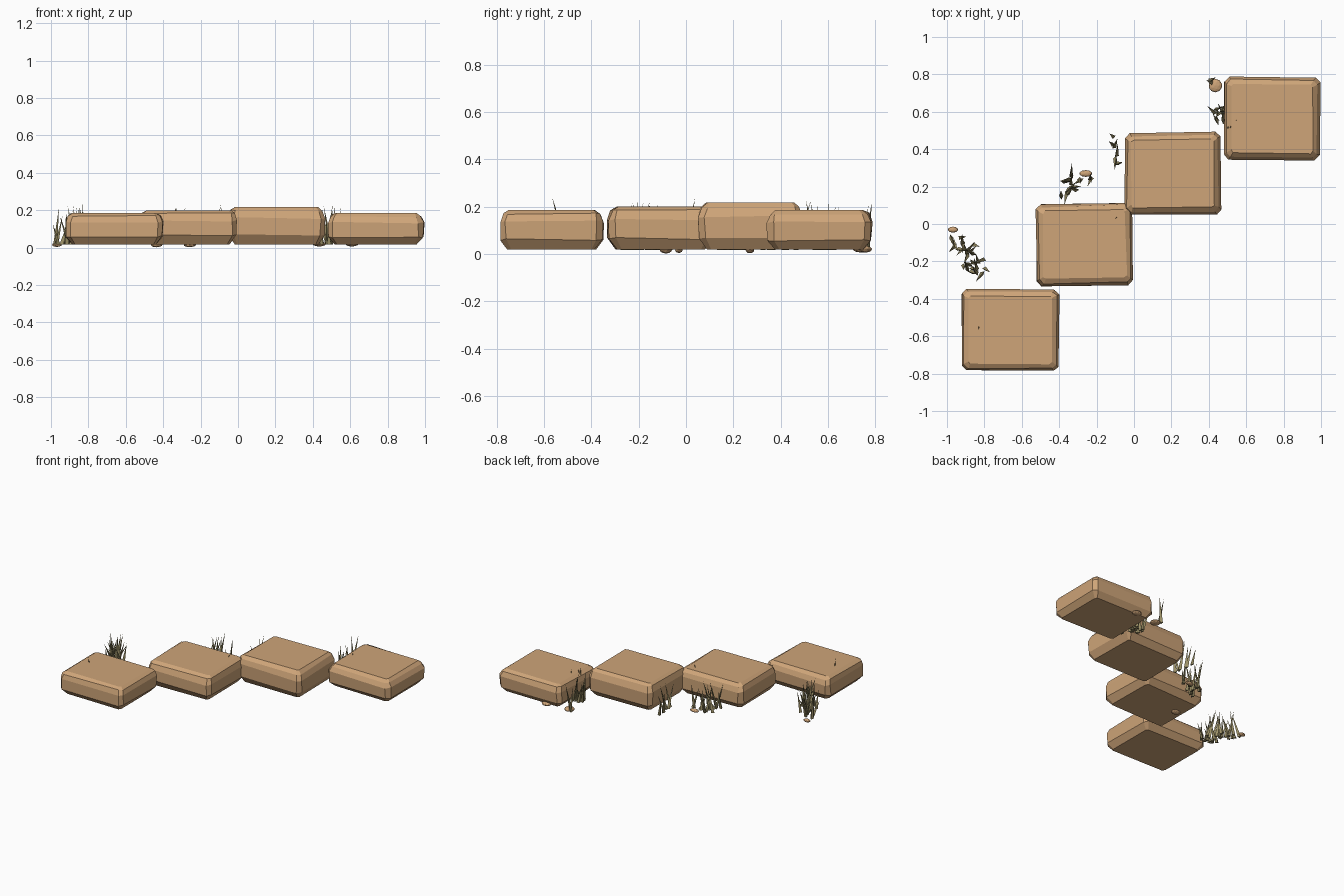
import bpy, bmesh, math, random
from mathutils import Vector

if "Cube" in bpy.data.objects:
    bpy.data.objects.remove(bpy.data.objects["Cube"])

random.seed(7)


def material(name, rgb):
    m = bpy.data.materials.new(name)
    m.diffuse_color = (*rgb, 1)
    m.use_nodes = True
    m.node_tree.nodes["Principled BSDF"].inputs["Base Color"].default_value = m.diffuse_color
    return m


SANDSTONE = material("sandstone", (0.62, 0.375, 0.19))
GRASS = material("dry_grass", (0.33, 0.28, 0.135))


def finish(bm, name, mat):
    bmesh.ops.recalc_face_normals(bm, faces=bm.faces)
    me = bpy.data.meshes.new(name)
    bm.to_mesh(me)
    bm.free()
    me.materials.append(mat)
    ob = bpy.data.objects.new(name, me)
    bpy.context.collection.objects.link(ob)
    return ob


def jitter(a):
    return random.uniform(-a, a)


def slab(name, x0, x1, y0, y1, z0, z1, turn):
    """Chipped stone slab lofted through cut-corner rings."""
    bm = bmesh.new()
    cx, cy = (x0 + x1) / 2, (y0 + y1) / 2
    hx, hy, h = (x1 - x0) / 2, (y1 - y0) / 2, z1 - z0
    corners = [(s, t, jitter(0.004), jitter(0.004)) for s, t in ((1, 1), (-1, 1), (-1, -1), (1, -1))]
    rings = []
    # height fraction, inset, corner cut
    for f, inset, cut in ((0, 0.036, 0.014), (0.25, 0.001, 0.026), (0.7, 0.0, 0.026),
                          (0.9, 0.013, 0.022), (1, 0.036, 0.012)):
        ring = []
        for k, (s, t, jx, jy) in enumerate(corners):
            px, py = hx - inset + jx, hy - inset + jy
            pair = [(s * px, t * (py - cut)), (s * (px - cut), t * py)]
            for x, y in (pair if k % 2 == 0 else pair[::-1]):
                x, y = x + jitter(0.004), y + jitter(0.004)
                z = z0 + f * h + (jitter(0.006) if 0 < f < 1 else 0)
                ring.append(bm.verts.new((cx + x * math.cos(turn) - y * math.sin(turn),
                                          cy + x * math.sin(turn) + y * math.cos(turn), z)))
        rings.append(ring)
    for a, b in zip(rings, rings[1:]):
        for i in range(8):
            j = (i + 1) % 8
            bm.faces.new((a[i], a[j], b[j], b[i]))
    bm.faces.new(rings[0][::-1])
    bm.faces.new(rings[-1])
    return finish(bm, name, SANDSTONE)


def blade(bm, x, y, z0, height, width=0.013):
    """Three-sided leaning spike."""
    ang = random.uniform(0, math.tau)
    lean = random.uniform(0.025, 0.07)
    base = []
    for k in range(3):
        a = ang + k * math.tau / 3
        base.append(bm.verts.new((x + width * math.cos(a), y + width * math.sin(a), z0)))
    d = random.uniform(0, math.tau)
    tip = bm.verts.new((x + lean * math.cos(d), y + lean * math.sin(d), z0 + height))
    for k in range(3):
        bm.faces.new((base[k], base[(k + 1) % 3], tip))
    bm.faces.new(base[::-1])


def tuft(name, a, b, spread, count, hmin, hmax):
    """Blades scattered along a line from a to b."""
    bm = bmesh.new()
    for i in range(count):
        p = Vector(a).lerp(Vector(b), (i + 0.5) / count)
        blade(bm, p.x + jitter(spread), p.y + jitter(spread), 0.016, random.uniform(hmin, hmax))
    finish(bm, name, GRASS)


def pebble(name, x, y, z, rx, ry, rz):
    bm = bmesh.new()
    bmesh.ops.create_icosphere(bm, subdivisions=2, radius=1)
    for v in bm.verts:
        v.co = (x + v.co.x * rx, y + v.co.y * ry, z + v.co.z * rz)
    finish(bm, name, SANDSTONE)


# Stepping slabs
slab("slab_1", -0.92, -0.40, -0.785, -0.345, 0.018, 0.185, -0.008)
slab("slab_2", -0.52, -0.01, -0.325, 0.11, 0.018, 0.20, 0.015)
slab("slab_3", -0.05, 0.465, 0.055, 0.49, 0.018, 0.218, 0.01)
slab("slab_4", 0.482, 0.993, 0.347, 0.783, 0.018, 0.185, -0.015)

# Grass beside the slabs
tuft("grass_tuft_1a", (-0.95, -0.09), (-0.87, -0.15), 0.035, 14, 0.10, 0.21)
tuft("grass_tuft_1b", (-0.90, -0.20), (-0.80, -0.23), 0.045, 12, 0.10, 0.21)
tuft("grass_tuft_2", (-0.36, 0.19), (-0.28, 0.22), 0.06, 15, 0.11, 0.21)
tuft("grass_tuft_3", (-0.09, 0.32), (-0.10, 0.46), 0.02, 6, 0.11, 0.20)
tuft("grass_tuft_4", (0.45, 0.56), (0.47, 0.60), 0.035, 14, 0.11, 0.215)
tuft("grass_tuft_5", (0.40, 0.76), (0.43, 0.75), 0.008, 2, 0.14, 0.21)

# Lone blades poking through the slabs
bm = bmesh.new()
for x, y, top in ((-0.83, -0.51, 0.24), (-0.13, 0.0, 0.235), (0.58, 0.57, 0.215), (0.50, 0.47, 0.22)):
    blade(bm, x, y, 0.03, top - 0.03)
finish(bm, "lone_blades", GRASS)

# Pebbles
pebble("pebble_1", -0.968, -0.03, 0.016, 0.027, 0.016, 0.012)
pebble("pebble_2", -0.258, 0.27, 0.015, 0.034, 0.018, 0.012)
pebble("pebble_3", 0.435, 0.74, 0.02, 0.036, 0.036, 0.014)
pebble("pebble_4", 0.61, 0.758, 0.02, 0.035, 0.028, 0.014)
pebble("pebble_5", -0.435, -0.085, 0.016, 0.032, 0.026, 0.014)
